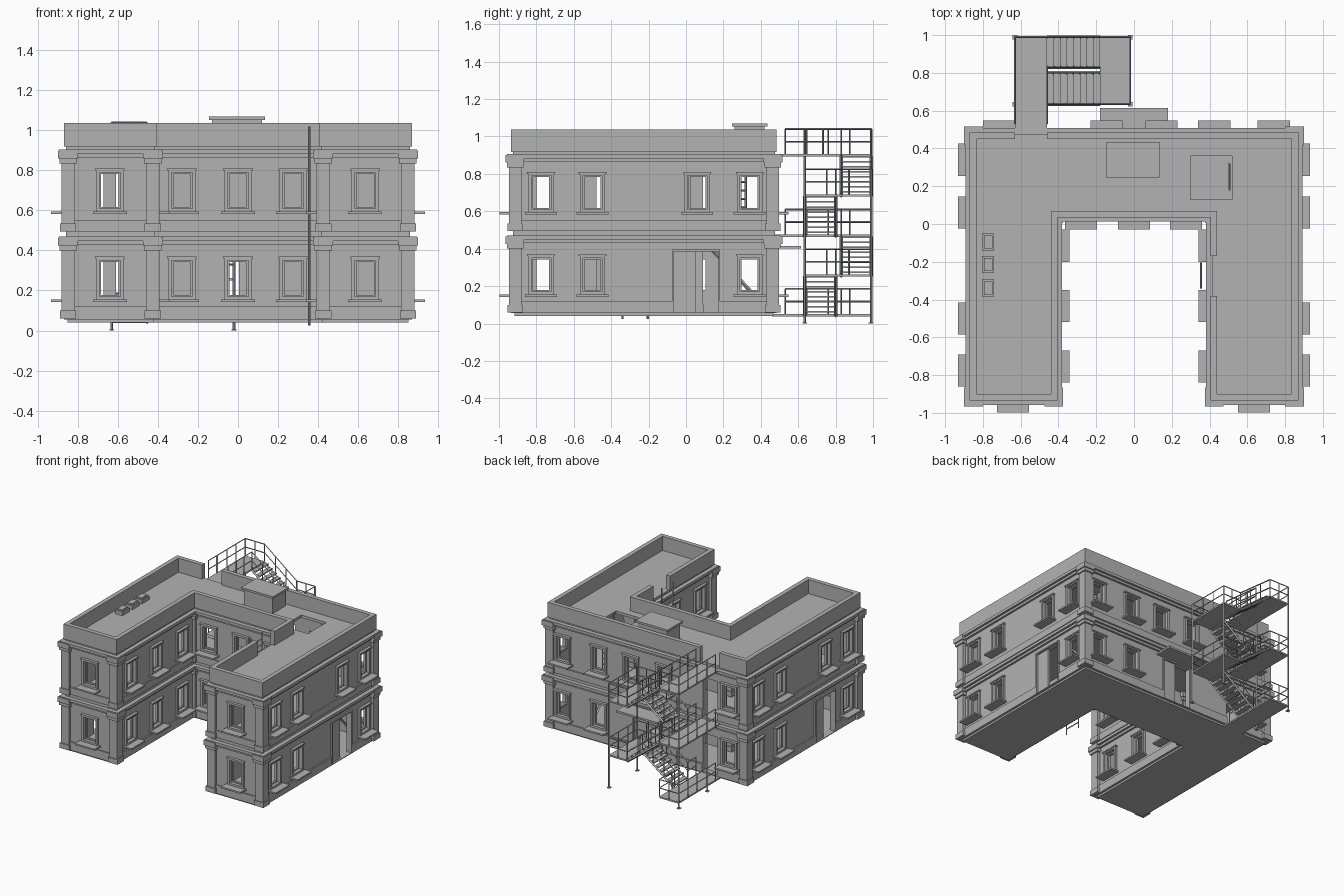
import bpy, bmesh
from mathutils import Vector

cube = bpy.data.objects.get("Cube")
if cube:
    bpy.data.objects.remove(cube, do_unlink=True)

grey = bpy.data.materials.new("plain_grey")
grey.use_nodes = True
grey.diffuse_color = (0.45, 0.45, 0.45, 1)
grey.node_tree.nodes["Principled BSDF"].inputs["Base Color"].default_value = (0.45, 0.45, 0.45, 1)


def finish(name, bm):
    bmesh.ops.recalc_face_normals(bm, faces=bm.faces)
    mesh = bpy.data.meshes.new(name)
    bm.to_mesh(mesh)
    bm.free()
    mesh.materials.append(grey)
    ob = bpy.data.objects.new(name, mesh)
    bpy.context.collection.objects.link(ob)
    return ob


def boxes(name, spans):
    """One object from (corner, opposite corner) pairs."""
    bm = bmesh.new()
    for a, b in spans:
        a, b = Vector(a), Vector(b)
        vs = bmesh.ops.create_cube(bm, size=1)["verts"]
        for v in vs:
            v.co = (a + b) / 2 + Vector(v.co[i] * abs(b[i] - a[i]) for i in range(3))
    return finish(name, bm)


def bars(name, lines, r):
    """Thin square bars between point pairs."""
    bm = bmesh.new()
    for a, b in lines:
        a, b = Vector(a), Vector(b)
        m = (b - a).to_track_quat('Z', 'Y').to_matrix().to_4x4()
        m.translation = (a + b) / 2
        bmesh.ops.create_cone(bm, cap_ends=True, segments=4, radius1=r, radius2=r,
                              depth=(b - a).length, matrix=m)
    return finish(name, bm)


def outline(o):
    """U-shaped plan grown outward by o."""
    X, C, F, B, Y = 0.86 + o, 0.415 - o, -0.925 - o, 0.475 + o, 0.045 - o
    return [(-X, F), (-C, F), (-C, Y), (C, Y), (C, F), (X, F), (X, B), (-X, B)]


def ring(name, outer, inner, z0, z1):
    bm = bmesh.new()
    loops = [[bm.verts.new((x, y, z)) for x, y in outline(o)]
             for o, z in ((outer, z0), (outer, z1), (inner, z1), (inner, z0))]
    for k in range(4):
        p, q = loops[k], loops[(k + 1) % 4]
        for i in range(8):
            j = (i + 1) % 8
            bm.faces.new((p[i], p[j], q[j], q[i]))
    return finish(name, bm)


def slab(name, o, z0, z1):
    bm = bmesh.new()
    f = bm.faces.new([bm.verts.new((x, y, z0)) for x, y in outline(o)])
    top = bmesh.ops.extrude_face_region(bm, geom=[f])["geom"]
    bmesh.ops.translate(bm, vec=(0, 0, z1 - z0), verts=[g for g in top if isinstance(g, bmesh.types.BMVert)])
    return finish(name, bm)


def cut(obs, spans):
    cutter = boxes("cutter", spans)
    cutter.hide_render = True
    for ob in obs:
        mod = ob.modifiers.new("openings", 'BOOLEAN')
        mod.operation, mod.solver, mod.object = 'DIFFERENCE', 'EXACT', cutter
        bpy.context.view_layer.update()
        dg = bpy.context.evaluated_depsgraph_get()
        mesh = bpy.data.meshes.new_from_object(ob.evaluated_get(dg))
        ob.modifiers.clear()
        ob.data = mesh
    bpy.data.objects.remove(cutter, do_unlink=True)


# Wall planes: outward normal and distance along it
WALLS = {"front": ((0, -1), 0.925), "back": ((0, 1), 0.475), "left": ((1, 0), 0.86),
         "right": ((-1, 0), 0.86), "court_back": ((0, -1), -0.045),
         "court_right": ((1, 0), -0.415), "court_left": ((-1, 0), -0.415)}


def on_wall(wall, c, t0, t1, z0, z1, d0, d1):
    """Box at wall coordinate c; t runs to the viewer's right, d outward."""
    n, d = WALLS[wall]
    n = Vector((n[0], n[1], 0))
    u = Vector((0, 0, 1)).cross(n)
    c *= u.x + u.y
    return (n * (d + d0) + u * (c + t0) + Vector((0, 0, z0)),
            n * (d + d1) + u * (c + t1) + Vector((0, 0, z1)))


# Window and door positions on the two storeys
LOW, HIGH = 0.26, 0.70
both = {"front": (-0.64, 0.635), "court_back": (-0.28, 0, 0.275),
        "court_right": (-0.115, -0.435, -0.755), "court_left": (-0.115, -0.435, -0.755),
        "left": (-0.775, -0.5, 0.34), "right": (-0.775, 0.06, 0.34),
        "back": (0.74, 0.425, -0.715)}
windows = [(w, c, z) for w, cs in both.items() for c in cs for z in (LOW, HIGH)]
windows += [("left", 0.06, HIGH), ("right", -0.5, HIGH), ("back", 0.145, HIGH), ("back", -0.145, HIGH)]
doors = [("left", 0.055), ("right", -0.5), ("back", 0)]

openings, trim, sash, sills = [], [], [], []
for w, c, z in windows:
    openings.append(on_wall(w, c, -0.053, 0.053, z - 0.092, z + 0.092, -0.06, 0.05))
    for group, half, tall, t, d0, d1 in ((trim, 0.068, 0.106, 0.016, -0.01, 0.016),
                                         (sash, 0.054, 0.093, 0.011, -0.03, -0.012)):
        for s in (-1, 1):
            group.append(on_wall(w, c, s * half, s * (half - t), z - tall, z + tall, d0, d1))
            group.append(on_wall(w, c, t - half, half - t, z + s * tall, z + s * (tall - t), d0, d1))
    trim.append(on_wall(w, c, -0.074, 0.074, z + 0.1, z + 0.11, 0, 0.022))
    sills.append(on_wall(w, c, -0.085, 0.085, z - 0.117, z - 0.105, -0.01, 0.073))
leaves, casing = [], []
for w, c in doors:
    openings.append(on_wall(w, c, -0.122, 0.122, 0.06, 0.39, -0.06, 0.05))
    leaves.append(on_wall(w, c, -0.122, -0.005, 0.06, 0.39, -0.02, -0.005))
    for s in (-1, 1):
        casing.append(on_wall(w, c, s * 0.118, s * 0.128, 0.06, 0.395, -0.035, 0.012))
    casing.append(on_wall(w, c, -0.118, 0.118, 0.385, 0.395, -0.035, 0.012))
for z0, z1 in ((0.065, 0.36), (0.488, 0.80)):
    openings.append(on_wall("back", -0.545, -0.065, 0.065, z0, z1, -0.06, 0.05))

# Building shell
walls = ring("walls", 0, -0.035, 0.06, 0.905)
skirts = [ring("lower_skirting", 0.01, -0.01, 0.055, 0.12), ring("upper_skirting", 0.01, -0.01, 0.495, 0.55)]
cut([walls] + skirts, openings)
boxes("window_surrounds", trim)
boxes("window_sashes", sash)
boxes("window_sills", sills)
boxes("door_leaves", leaves)
boxes("door_casings", casing)
boxes("door_canopy", [((-0.18, 0.46, 0.40), (0.18, 0.615, 0.415))])
slab("ground_floor", -0.008, 0.04, 0.06)
slab("middle_floor", -0.02, 0.465, 0.486)
roof = slab("roof", 0.0, 0.903, 0.925)
cut([roof], [((0.3, 0.13, 0.8), (0.52, 0.36, 1.0))])
parapet = ring("parapet", 0.01, -0.025, 0.918, 1.036)
cut([parapet], [((-0.63, 0.4, 0.9), (-0.46, 0.6, 1.1)), ((0.35, -0.38, 0.9), (0.5, -0.17, 1.1))])

# String courses and corner pilasters on each storey
columns = []
for storey, base in (("lower", 0.06), ("upper", 0.495)):
    top = base + 0.41
    ring(storey + "_cornice", 0.033, -0.01, top - 0.022, top)
    ring(storey + "_cornice_step", 0.016, -0.01, top - 0.04, top - 0.022)
    for out, into, z0, z1 in ((0.022, 0.045, base, top - 0.01), (0.032, 0.055, top - 0.07, top - 0.005),
                              (0.04, 0.06, top - 0.045, top - 0.005), (0.03, 0.052, base, base + 0.04)):
        columns += [((*a, z0), (*b, z1)) for a, b in zip(outline(out), outline(-into))]
boxes("corner_pilasters", columns)

# Roof fittings
boxes("roof_box", [((-0.13, 0.26, 0.92), (0.12, 0.42, 1.052)), ((-0.145, 0.245, 1.052), (0.135, 0.435, 1.068))])
vents = []
for y in (-0.095, -0.215, -0.34):
    vents += [((-0.805, y - 0.045, 0.92), (-0.74, y + 0.045, 0.955)),
              ((-0.795, y - 0.035, 0.955), (-0.75, y + 0.035, 0.965))]
boxes("roof_vents", vents)


def ladder(name, x, y0, y1, z0, z1):
    n = int((z1 - z0) / 0.045)
    lines = [((x, y, z0), (x, y, z1)) for y in (y0, y1)]
    lines += [((x, y0, z0 + 0.045 * i), (x, y1, z0 + 0.045 * i)) for i in range(1, n)]
    bars(name, lines, 0.006)


ladder("court_ladder", 0.355, -0.34, -0.205, 0.025, 1.02)
ladder("hatch_ladder", 0.505, 0.18, 0.32, 0.486, 0.925)
bars("inside_stringers", [((x, 0.06, 0.48), (x, 0.44, 0.07)) for x in (0.55, 0.7)], 0.01)

# Outside staircase
W0, W1, E0, E1 = -0.63, -0.46, -0.18, -0.02
S0, S1, N0, N1 = 0.635, 0.80, 0.83, 0.99
RAIL = 0.135
decks, treads, stringers, rails, posts = [], [], [], [], []


def railing(a, b, count):
    a, b = Vector(a), Vector(b)
    for h in (RAIL, RAIL / 2):
        rails.append((a + Vector((0, 0, h)), b + Vector((0, 0, h))))
    for i in range(count + 1):
        p = a.lerp(b, i / count)
        rails.append((p, p + Vector((0, 0, RAIL))))


def flight(xa, xb, y0, y1, z0, z1, steps=8):
    for i in range(steps):
        x = xa + (xb - xa) * (i + 0.5) / steps
        z = z0 + (z1 - z0) * (i + 0.5) / steps
        treads.append(((x - 0.018, y0, z - 0.004), (x + 0.018, y1, z + 0.004)))
    for y in (y0, y1):
        stringers.append(((xa, y, z0 - 0.01), (xb, y, z1 - 0.01)))
        railing((xa, y, z0), (xb, y, z1), 3)


for z in (0.05, 0.475, 0.905):
    decks.append(((W0, 0.46, z - 0.012), (W1, N1, z)))
    railing((W0, 0.53, z), (W0, N1, z), 4)
    railing((W0, N1, z), (W1, N1, z), 2)
    railing((W1, 0.53, z), (W1, S0, z), 1)
for z in (0.262, 0.69):
    decks.append(((E0, S0, z - 0.012), (E1, N1, z)))
    railing((E1, S0, z), (E1, N1, z), 3)
    railing((E0, S0, z), (E1, S0, z), 2)
    railing((E0, N1, z), (E1, N1, z), 2)
railing((W1, S0, 0.905), (W1, N0, 0.905), 2)
railing((W1, N0, 0.05), (W1, N1, 0.05), 1)
for z0, z1, z2 in ((0.05, 0.262, 0.475), (0.475, 0.69, 0.905)):
    flight(W1, E0, S0, S1, z0, z1)
    flight(E0, W1, N0, N1, z1, z2)
for y in (S0, N1):
    posts += [((W0, y, 0), (W0, y, 1.04)), ((E1, y, 0), (E1, y, 0.825))]
boxes("stair_landings", decks)
boxes("stair_treads", treads)
bars("stair_stringers", stringers, 0.009)
bars("stair_railings", rails, 0.0045)
bars("stair_posts", posts, 0.007)
boxes("post_feet", [((x - 0.012, y - 0.012, 0), (x + 0.012, y + 0.012, 0.006))
                    for x in (W0, E1) for y in (S0, N1 - 0.002)])
